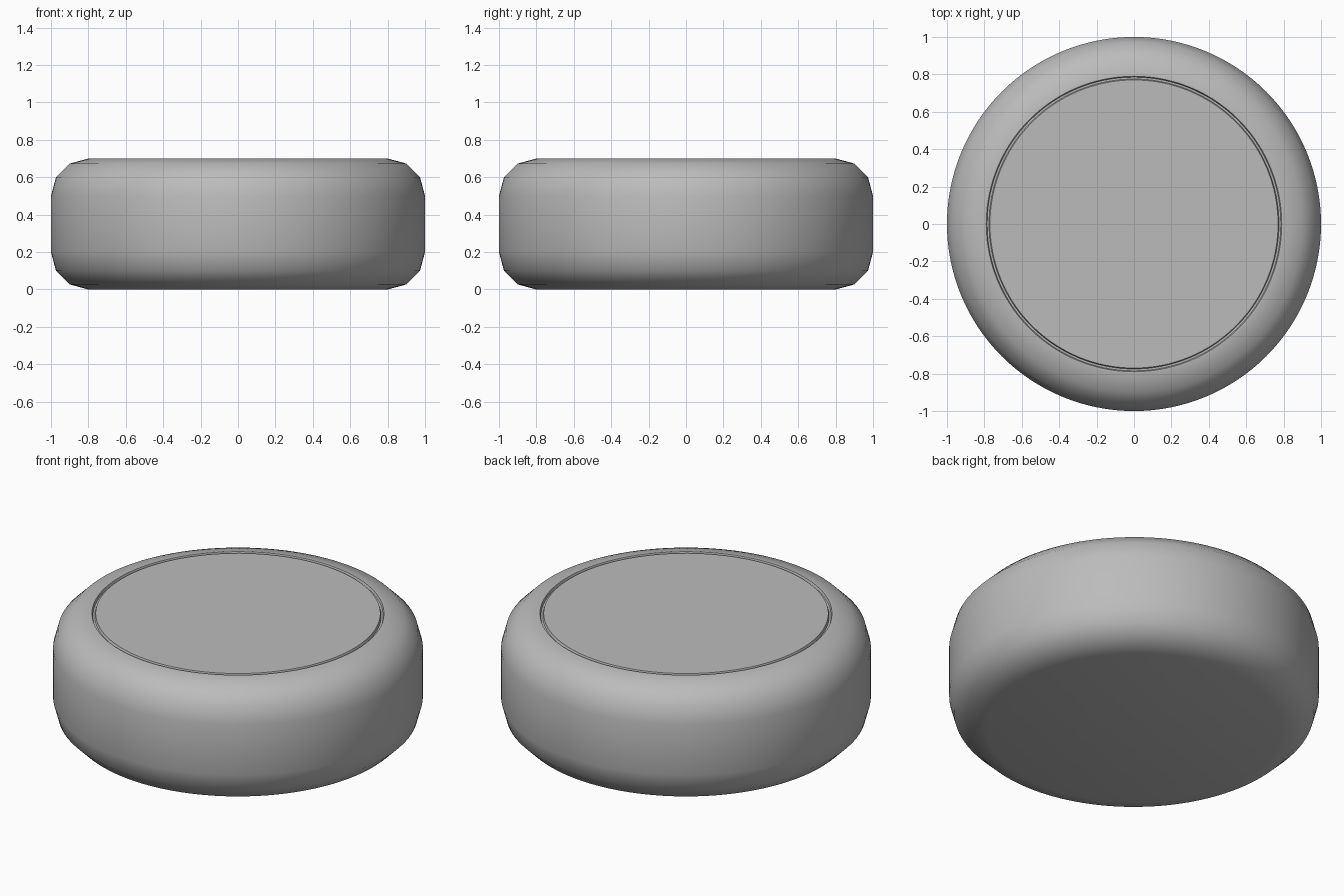
import bpy, bmesh, math

if "Cube" in bpy.data.objects:
    bpy.data.objects.remove(bpy.data.objects["Cube"])

SEG = 128
R, H, B = 1.0, 0.70, 0.20      # radius, height, edge rounding

mat = bpy.data.materials.new("plain_grey")
mat.diffuse_color = (0.5, 0.5, 0.5, 1)
mat.use_nodes = True
mat.node_tree.nodes["Principled BSDF"].inputs["Base Color"].default_value = mat.diffuse_color


def lathe(name, profile):
    """Spin a closed (radius, z) profile round z; ends are capped."""
    bm = bmesh.new()
    rings = [[bm.verts.new((r * math.cos(2 * math.pi * i / SEG),
                            r * math.sin(2 * math.pi * i / SEG), z))
              for i in range(SEG)] for r, z in profile]
    for a, b in zip(rings, rings[1:]):
        for i in range(SEG):
            j = (i + 1) % SEG
            bm.faces.new((a[i], a[j], b[j], b[i]))
    bm.faces.new(rings[0][::-1])
    bm.faces.new(rings[-1])
    bmesh.ops.recalc_face_normals(bm, faces=bm.faces)
    me = bpy.data.meshes.new(name)
    bm.to_mesh(me)
    bm.free()
    ob = bpy.data.objects.new(name, me)
    bpy.context.collection.objects.link(ob)
    me.materials.append(mat)
    bpy.context.view_layer.objects.active = ob
    ob.select_set(True)
    bpy.ops.object.shade_smooth_by_angle(angle=math.radians(35))
    ob.select_set(False)
    return ob


# Rounded body: three-step rounding on both rims
arc = [math.radians(a) for a in (0, 30, 60, 90)]
lower = [(R - B + B * math.sin(a), B - B * math.cos(a)) for a in arc]
upper = [(r, H - z) for r, z in reversed(lower)]
# Narrow groove around the flat top panel
groove = [(0.79, H), (0.785, H - 0.015), (0.775, H - 0.015), (0.77, H)]
lathe("rounded_body", lower + upper + groove)
